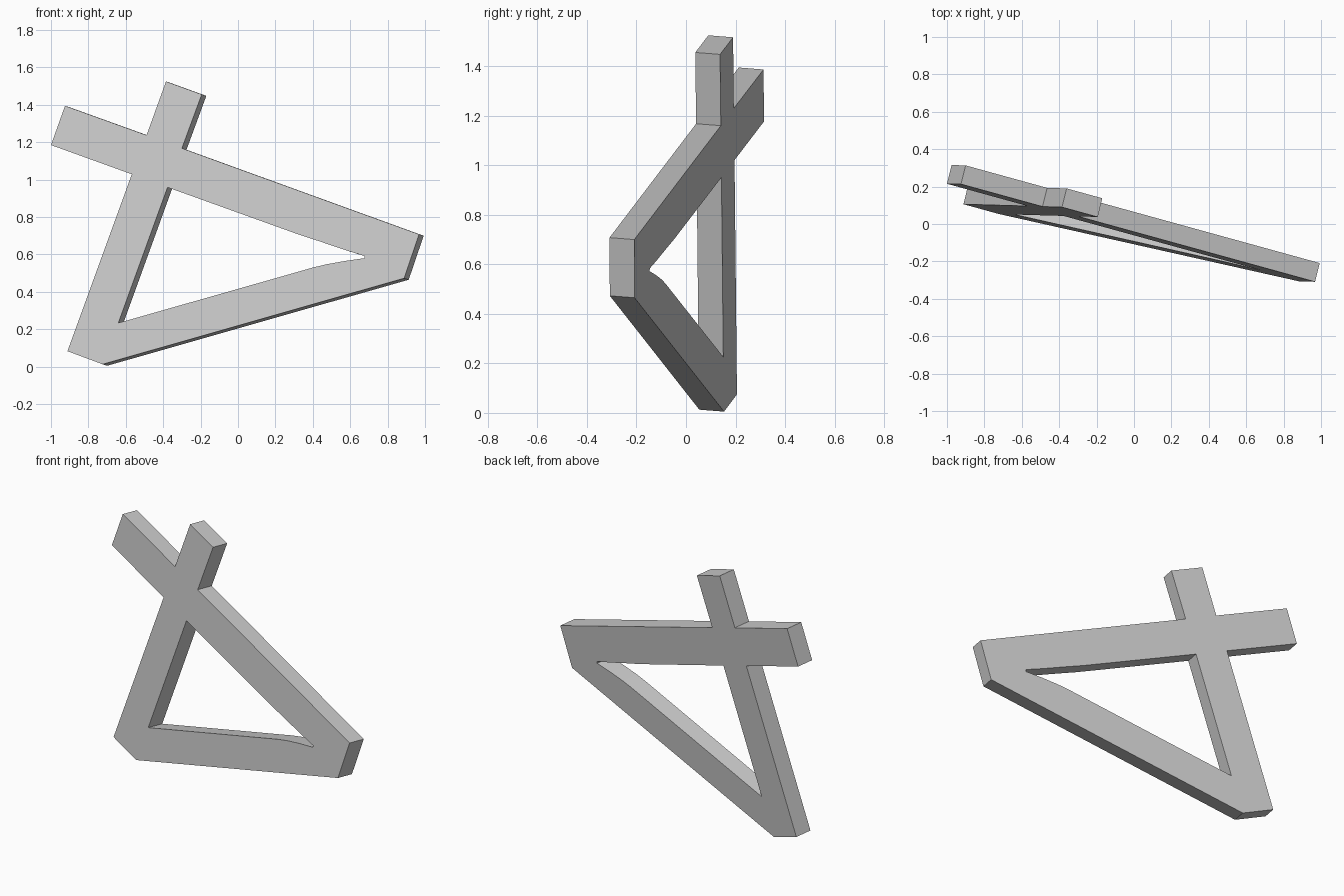
import bpy, bmesh
from mathutils import Vector

if "Cube" in bpy.data.objects:
    bpy.data.objects.remove(bpy.data.objects["Cube"])

# Front outline and triangular opening, as (x, z)
OUTER = [(-1.0, 1.185), (-0.925, 1.395), (-0.489, 1.238), (-0.385, 1.525),
         (-0.194, 1.456), (-0.300, 1.168), (0.968, 0.708), (0.888, 0.473),
         (-0.724, 0.013), (-0.912, 0.083), (-0.568, 1.029)]
OPENING = [(-0.377, 0.959), (-0.640, 0.234), (0.40, 0.53), (0.47, 0.547),
           (0.57, 0.565), (0.676, 0.58), (0.676, 0.592), (0.57, 0.625),
           (0.44, 0.669), (0.318, 0.709)]
DEPTH = Vector((0.0247, 0.10, -0.0079))


def on_plane(x, z):
    """Lift a front-view point onto the tilted front plane."""
    return Vector((x, -0.126 - 0.247 * x + 0.0794 * z, z))


bm = bmesh.new()
edges = []
for loop in (OUTER, OPENING):
    vs = [bm.verts.new(on_plane(*p)) for p in loop]
    edges += [bm.edges.new((vs[i], vs[(i + 1) % len(vs)])) for i in range(len(vs))]

# Fill the frame, then give it thickness
bmesh.ops.triangle_fill(bm, edges=edges, use_beauty=True, use_dissolve=False,
                        normal=-DEPTH.normalized())
ext = bmesh.ops.extrude_face_region(bm, geom=bm.faces[:], use_keep_orig=True)
new_verts = [g for g in ext["geom"] if isinstance(g, bmesh.types.BMVert)]
bmesh.ops.translate(bm, verts=new_verts, vec=DEPTH)
bmesh.ops.recalc_face_normals(bm, faces=bm.faces[:])

mesh = bpy.data.meshes.new("crossed_frame")
bm.to_mesh(mesh)
bm.free()
bpy.context.collection.objects.link(bpy.data.objects.new("crossed_frame", mesh))
